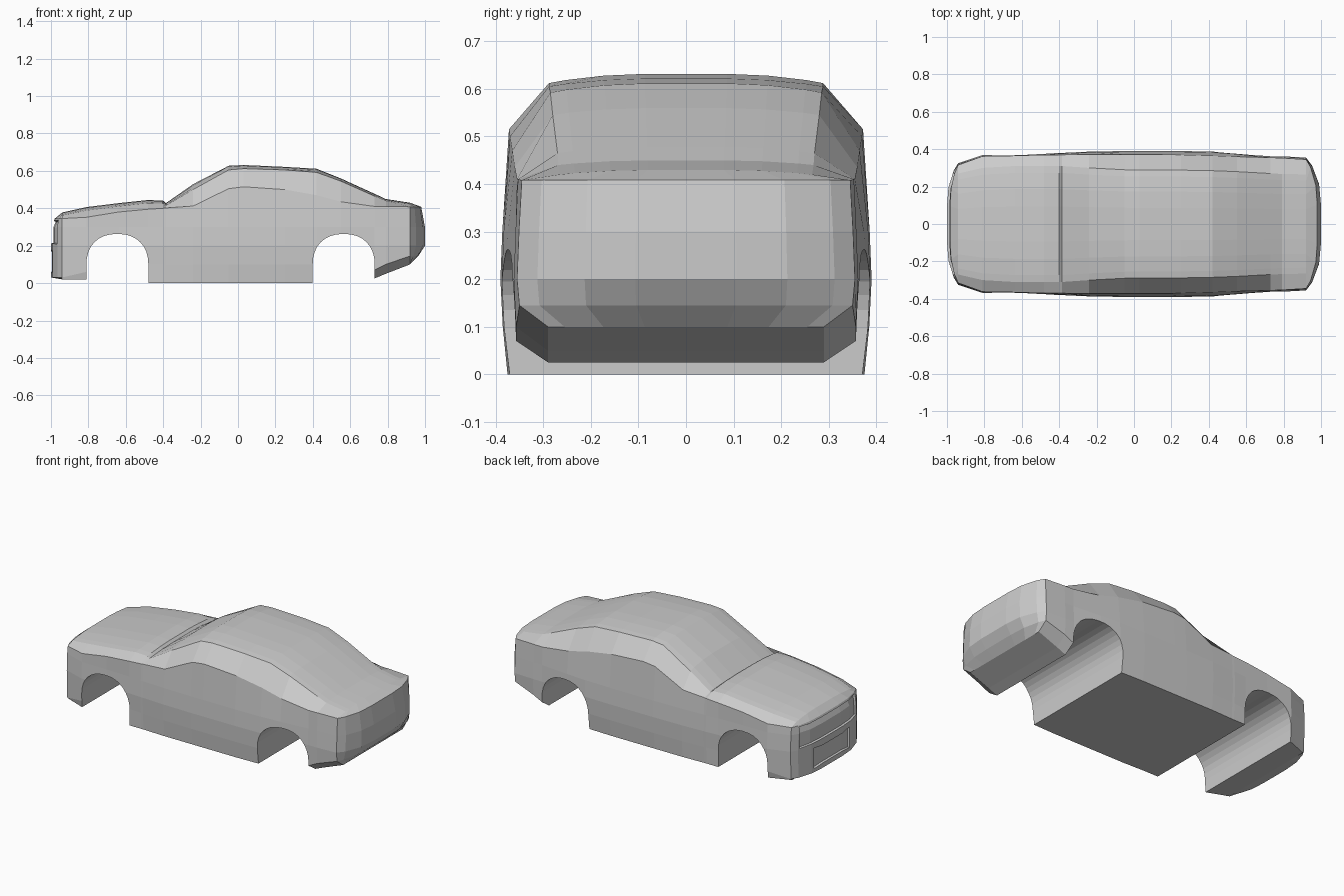
import bpy
import bmesh
import math

cube = bpy.data.objects.get("Cube")
if cube:
    bpy.data.objects.remove(cube, do_unlink=True)

# Single body colour
paint = bpy.data.materials.new("light_grey_paint")
paint.use_nodes = True
grey = (0.6, 0.6, 0.6, 1)
paint.diffuse_color = grey
paint.node_tree.nodes["Principled BSDF"].inputs["Base Color"].default_value = grey

# Cross sections: x, bottom z, low z, bottom y, side y, belt y, belt z, edge y, edge z, top z
SECTIONS = [
    (-.94, .02, .03, .31, .325, .315, .345, .27, .362, .378),
    (-.81, .02, .06, .36, .368, .362, .352, .30, .388, .407),
    (-.64, .01, .10, .365, .37, .365, .38, .31, .41, .428),
    (-.48, 0, .10, .37, .375, .37, .395, .31, .428, .445),
    (-.40, 0, .10, .37, .38, .37, .40, .31, .425, .441),
    (-.385, 0, .10, .37, .38, .37, .402, .31, .415, .428),
    (-.24, 0, .10, .375, .387, .372, .412, .30, .50, .53),
    (-.05, 0, .10, .375, .39, .372, .505, .29, .605, .628),
    (.03, 0, .10, .375, .39, .372, .515, .288, .612, .632),
    (.25, 0, .10, .375, .39, .37, .50, .288, .605, .622),
    (.42, 0, .10, .37, .387, .365, .47, .285, .592, .612),
    (.55, 0, .10, .365, .378, .36, .435, .28, .545, .56),
    (.73, .025, .07, .29, .362, .355, .41, .27, .465, .478),
    (.79, .05, .10, .29, .362, .353, .41, .268, .44, .45),
    (.92, .10, .145, .29, .355, .345, .408, .265, .42, .43),
]
COLUMNS = [-1, -.88, -.6, -.3, .3, .6, .88, 1]
NOSE_REACH = {1: -1, 2: -1, 3: -1, 4: -.98}
TAIL_REACH = {1: .965, 2: 1, 3: 1, 4: .98}


def half_rows(s):
    x, zb, zl, wb, wm, by, bz, ey, ez, zt = s
    return [(wb, zb), (wm - .005, zl), (wm, .2), (wm - .004, .3), (by, bz), (ey, ez)]


def make_body():
    bm = bmesh.new()
    last = len(COLUMNS) - 1
    rings = []
    # Each ring maps (row, column) to a vertex on the section outline
    for s in SECTIONS:
        ring = {}
        for r, (y, z) in enumerate(half_rows(s)):
            for c, t in enumerate(COLUMNS):
                if r in (0, 5) or c in (0, last):
                    crown = (s[9] - z) * (1 - abs(t) ** 3) if r == 5 else 0
                    ring[r, c] = bm.verts.new((s[0], y * t, z + crown))
        rings.append(ring)
    outline = ([(0, c) for c in range(last)] + [(r, last) for r in range(5)]
               + [(5, c) for c in range(last, 0, -1)] + [(r, 0) for r in range(5, 0, -1)])
    for a, b in zip(rings, rings[1:]):
        for i, p in enumerate(outline):
            q = outline[(i + 1) % len(outline)]
            bm.faces.new((a[p], a[q], b[q], b[p]))
    # Bowed nose and tail panels
    nose = {}
    for s, ring, reach in ((SECTIONS[0], rings[0], NOSE_REACH),
                           (SECTIONS[-1], rings[-1], TAIL_REACH)):
        rows = half_rows(s)
        for r, tip in reach.items():
            for c in range(1, last):
                t = COLUMNS[c]
                ring[r, c] = bm.verts.new((s[0] + (tip - s[0]) * (1 - t ** 4),
                                           rows[r][0] * t, rows[r][1]))
        for r in range(5):
            for c in range(last):
                f = bm.faces.new((ring[r, c], ring[r, c + 1], ring[r + 1, c + 1], ring[r + 1, c]))
                if s is SECTIONS[0]:
                    nose[r, c] = f
    bmesh.ops.recalc_face_normals(bm, faces=bm.faces)
    # Shallow grille and lower intake
    grille = [nose[r, c] for r in (2, 3) for c in range(1, last - 1)]
    intake = [nose[1, c] for c in range(2, last - 2)]
    bmesh.ops.inset_region(bm, faces=grille, thickness=.012, depth=0)
    bmesh.ops.inset_region(bm, faces=grille, thickness=.003, depth=-.012)
    bmesh.ops.inset_region(bm, faces=intake, thickness=.03, depth=0)
    bmesh.ops.inset_region(bm, faces=intake, thickness=.003, depth=-.012)
    return finish(bm, "car_body")


def finish(bm, name):
    mesh = bpy.data.meshes.new(name)
    bm.to_mesh(mesh)
    bm.free()
    mesh.materials.append(paint)
    obj = bpy.data.objects.new(name, mesh)
    bpy.context.collection.objects.link(obj)
    return obj


def arch_cutter(x):
    # Squarish arch swept through the full width
    bm = bmesh.new()
    pts = [(x + .166, -.2)]
    for i in range(17):
        a = math.pi * i / 16
        c, s = math.cos(a), math.sin(a)
        pts.append((x + .166 * math.copysign(abs(c) ** .88, c), .095 + .168 * abs(s) ** .88))
    pts.append((x - .166, -.2))
    face = bm.faces.new([bm.verts.new((px, -.6, pz)) for px, pz in pts])
    out = bmesh.ops.extrude_face_region(bm, geom=[face])
    bmesh.ops.translate(bm, vec=(0, 1.2, 0),
                        verts=[v for v in out["geom"] if isinstance(v, bmesh.types.BMVert)])
    bmesh.ops.recalc_face_normals(bm, faces=bm.faces)
    obj = finish(bm, "arch_cutter")
    obj.hide_render = True
    return obj


body = make_body()
bpy.context.view_layer.objects.active = body
body.select_set(True)

# Cut the front and rear wheel arches
for x in (-.645, .565):
    cutter = arch_cutter(x)
    mod = body.modifiers.new("wheel_arch", 'BOOLEAN')
    mod.operation = 'DIFFERENCE'
    mod.solver = 'EXACT'
    mod.object = cutter
    bpy.ops.object.modifier_apply(modifier=mod.name)
    bpy.data.objects.remove(cutter, do_unlink=True)
